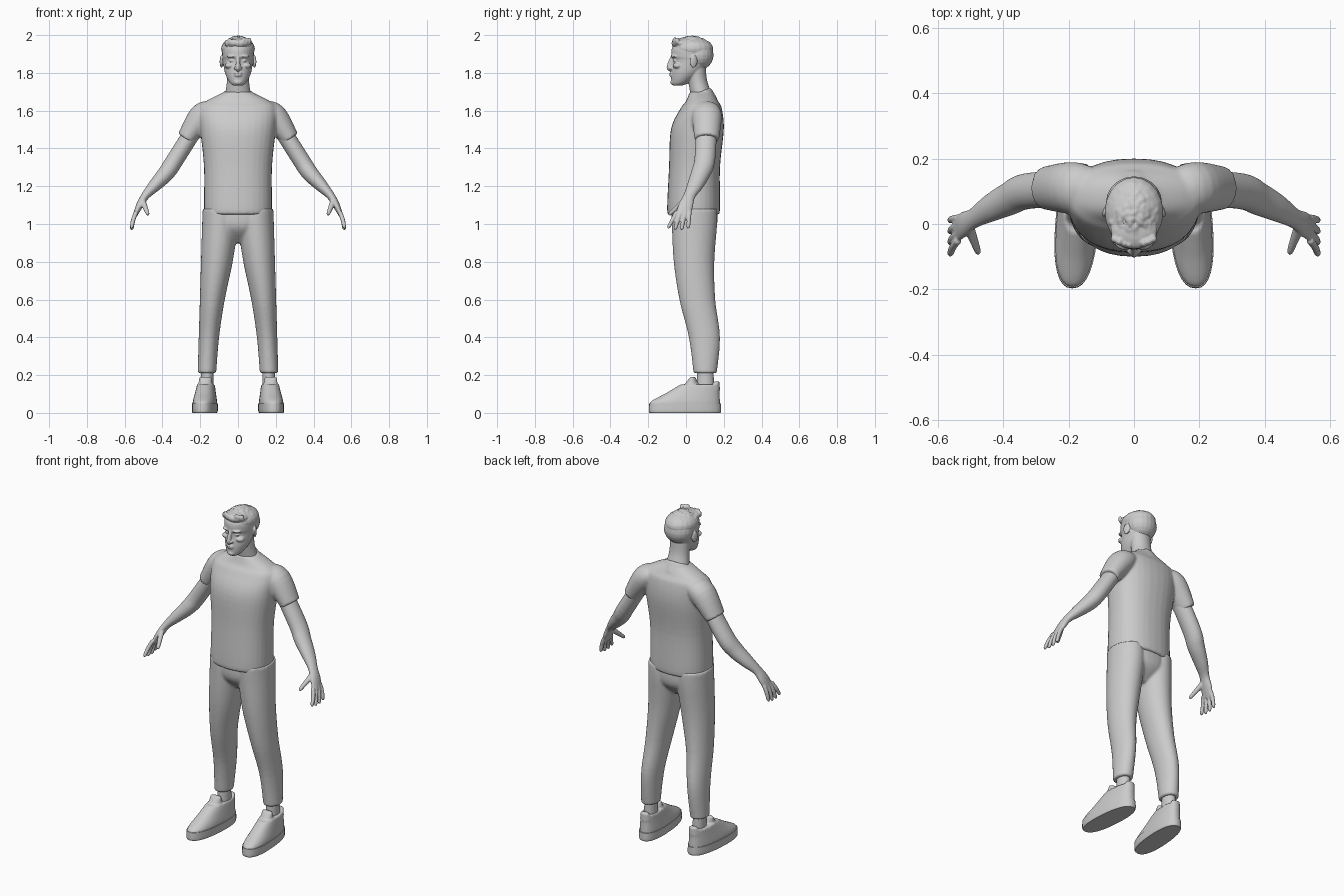
import bpy, bmesh, math, random
from mathutils import Vector, Matrix

cube = bpy.data.objects.get("Cube")
if cube:
    bpy.data.objects.remove(cube, do_unlink=True)

GREY = (0.6, 0.6, 0.6, 1)
material = bpy.data.materials.new("plain grey")
material.use_nodes = True
material.diffuse_color = GREY
material.node_tree.nodes["Principled BSDF"].inputs["Base Color"].default_value = GREY

SIDES = {"left": 1, "right": -1}
BACK, UP = Vector((0, 1, 0)), Vector((0, 0, 1))


def smooth_rows(rows, steps=5):
    """Fill in extra rows along a smooth curve through the given ones."""
    vectors = [Vector(row) for row in rows]
    last = len(vectors) - 1
    filled = []
    for i in range(last):
        start, end = vectors[i], vectors[i + 1]
        leave = (end - vectors[max(i - 1, 0)]) / 2
        arrive = (vectors[min(i + 2, last)] - start) / 2
        for step in range(steps):
            t = step / steps
            ease = t * t * (3 - 2 * t)
            filled.append(start.lerp(end, ease) + leave * t * (1 - t) ** 2 - arrive * t * t * (1 - t))
    return filled + [vectors[last]]


def superellipse(angle, power):
    """Point on a unit outline that grows boxier with power."""
    cosine, sine = math.cos(angle), math.sin(angle)
    return (math.copysign(abs(cosine) ** (2 / power), cosine),
            math.copysign(abs(sine) ** (2 / power), sine))


def tube(bm, rows, side=1, level=False, power=2, sides=32):
    """Closed tube; each row is x, y, z, half width, half depth."""
    rows = smooth_rows(rows)
    middles = [Vector((row[0] * side, row[1], row[2])) for row in rows]
    rings = []
    for i, (row, middle) in enumerate(zip(rows, middles)):
        ahead, behind = middles[min(i + 1, len(rows) - 1)], middles[max(i - 1, 0)]
        normal = UP if level else (ahead - behind).normalized()
        depth = (BACK - normal * normal.dot(BACK)).normalized()
        width = depth.cross(normal)
        ring = []
        for k in range(sides):
            across, along = superellipse(math.tau * k / sides, power)
            ring.append(bm.verts.new(middle + width * across * row[3] + depth * along * row[4]))
        rings.append(ring)
    for lower, upper in zip(rings, rings[1:]):
        for k in range(sides):
            bm.faces.new((lower[k - 1], lower[k], upper[k], upper[k - 1]))
    bm.faces.new(rings[0])
    bm.faces.new(rings[-1])


def stack(bm, rows, side=1, power=2, centre=lambda height, half: 0):
    """Level outlines; each row is height, front, back, half width."""
    tube(bm, [(centre(height, half), (front + back) / 2, height, half, (back - front) / 2)
              for height, front, back, half in rows], side, True, power)


def ball(bm, centre, size, turn=0):
    place = Matrix.Translation(centre) @ Matrix.Rotation(turn, 4, "Z") @ Matrix.Diagonal((*size, 1))
    bmesh.ops.create_uvsphere(bm, u_segments=20, v_segments=12, radius=1, matrix=place)


def finish(bm, name, voxel=0, softness=3):
    """Make the object; a voxel size blends its overlapping pieces."""
    bmesh.ops.recalc_face_normals(bm, faces=bm.faces)
    mesh = bpy.data.meshes.new(name)
    bm.to_mesh(mesh)
    bm.free()
    mesh.materials.append(material)
    part = bpy.data.objects.new(name, mesh)
    bpy.context.collection.objects.link(part)
    bpy.ops.object.select_all(action="DESELECT")
    bpy.context.view_layer.objects.active = part
    part.select_set(True)
    bpy.ops.object.shade_smooth_by_angle(angle=math.radians(45))
    if voxel:
        blend = part.modifiers.new("blend", "REMESH")
        blend.mode = "VOXEL"
        blend.voxel_size = voxel
        blend.use_smooth_shade = True
        soften = part.modifiers.new("soften", "SMOOTH")
        soften.iterations = softness


# Shirt body, sleeves and collar
bm = bmesh.new()
stack(bm, [(1.05, -.09, .17, .17), (1.08, -.1, .18, .18), (1.3, -.09, .18, .18),
           (1.5, -.08, .2, .2), (1.61, -.03, .19, .205), (1.65, 0, .17, .17),
           (1.7, .02, .14, .07)], power=2.3)
for side in SIDES.values():
    tube(bm, [(.13, .1, 1.6, .05, .07), (.19, .11, 1.57, .07, .08), (.275, .11, 1.45, .05, .065)], side)
tube(bm, [(0, .1, 1.64, .08, .07), (0, .075, 1.7, .075, .06)])
finish(bm, "shirt", .008)

# Trousers: two legs that lean outward, joined by the hips
bm = bmesh.new()
for side in SIDES.values():
    stack(bm, [(.21, .04, .163, .049), (.4, .015, .18, .054), (.6, -.035, .155, .066),
               (.8, -.065, .15, .084), (1, -.075, .165, .095), (1.08, -.075, .165, .09)],
          side, centre=lambda height, half: .22 - .03 * height - half)
stack(bm, [(.9, 0, .09, .04), (.98, -.07, .16, .14), (1.08, -.075, .165, .17)], power=2.3)
finish(bm, "trousers", .008)

# Head and neck
bm = bmesh.new()
stack(bm, [(1.733, -.07, -.02, .025), (1.75, -.077, .02, .045), (1.8, -.078, .085, .069),
           (1.865, -.069, .128, .08), (1.89, -.078, .135, .083), (1.94, -.07, .135, .08),
           (1.985, -.015, .08, .035)])
tube(bm, [(0, .095, 1.63, .08, .06), (0, .065, 1.74, .06, .05), (0, .055, 1.82, .06, .05)])
# Nose, lips and chin
tube(bm, [(0, -.07, 1.885, .009, .012), (0, -.085, 1.83, .013, .018), (0, -.077, 1.82, .01, .012)])
for height in (1.787, 1.797):
    ball(bm, (0, -.077, height), (.022, .012, .006))
ball(bm, (0, -.07, 1.75), (.022, .013, .013))
# Nostrils, brows, eyes, cheeks and ears
for side in SIDES.values():
    ball(bm, (side * .014, -.08, 1.825), (.009, .012, .008))
    ball(bm, (side * .034, -.063, 1.888), (.026, .016, .008), side * .35)
    ball(bm, (side * .032, -.056, 1.865), (.015, .012, .007), side * .3)
    ball(bm, (side * .045, -.045, 1.838), (.026, .024, .016), side * .5)
    ball(bm, (side * .087, .04, 1.86), (.008, .02, .033), side * .35)
finish(bm, "head", .004, 2)

# Hair: crown, nape and fringe, covered with tufts
random.seed(4)
bm = bmesh.new()
ball(bm, (0, .037, 1.928), (.09, .107, .06))
ball(bm, (0, .066, 1.895), (.086, .08, .08))
ball(bm, (0, -.02, 1.957), (.072, .057, .026))
for tuft in range(70):
    angle, reach = random.uniform(0, math.tau), math.sqrt(random.random())
    spot = (.066 * reach * math.cos(angle), .03 + .085 * reach * math.sin(angle),
            1.985 - .033 * reach ** 2)
    ball(bm, spot, (.012, random.uniform(.012, .022), .013), random.uniform(-1, 1))
for lock in range(-4, 5):
    x = lock * .015
    ball(bm, (x, 5 * x * x - .064, random.uniform(1.955, 1.972)), (.011, .012, .018))
finish(bm, "hair", .004, 2)

# Arms with palms, four fingers and thumbs
for label, side in SIDES.items():
    bm = bmesh.new()
    tube(bm, [(.2, .11, 1.55, .045, .055), (.33, .1, 1.345, .046, .055), (.38, .078, 1.27, .044, .051),
              (.44, .048, 1.205, .034, .042), (.49, .018, 1.15, .022, .031), (.52, 0, 1.1, .019, .038),
              (.545, -.018, 1.045, .011, .04)], side)
    for finger in range(4):
        knuckle = finger * .023 - .05
        tip = finger * .034 - .09
        end = .965 + .008 * abs(finger - 1.5)
        tube(bm, [(.538, knuckle, 1.066, .012, .011), (.554, (knuckle + tip) / 2, 1.025, .012, .011),
                  (.562, tip, end + .01, .01, .01), (.561, tip, end, .005, .005)], side, sides=12)
    tube(bm, [(.505, -.01, 1.12, .017, .016), (.48, -.078, 1.06, .011, .011),
              (.477, -.09, 1.047, .006, .006)], side, sides=12)
    finish(bm, label + "_arm", .0045)


def foot_line(height, half):
    return .163


def splay(bm, side):
    """Turn the toes outward."""
    for vert in bm.verts:
        vert.co.x += side * (.012 - vert.co.y * .07)


# Ankles, shoes and soles
for label, side in SIDES.items():
    bm = bmesh.new()
    stack(bm, [(.1, .055, .15, .035), (.24, .06, .145, .033)], side, centre=foot_line)
    finish(bm, label + "_ankle")

    bm = bmesh.new()
    stack(bm, [(.03, -.19, .18, .062), (.06, -.186, .18, .062), (.105, -.105, .178, .054),
               (.15, -.03, .178, .046)], side, 2.4, foot_line)
    # Tongue and heel tab
    stack(bm, [(.12, -.03, .08, .04), (.19, .022, .05, .033)], side, centre=foot_line)
    stack(bm, [(.12, .11, .18, .036), (.167, .15, .178, .026)], side, centre=foot_line)
    splay(bm, side)
    finish(bm, label + "_shoe", .006)

    bm = bmesh.new()
    stack(bm, [(0, -.192, .182, .062), (.01, -.197, .186, .066), (.05, -.195, .185, .066)],
          side, 2.4, foot_line)
    splay(bm, side)
    finish(bm, label + "_sole")
